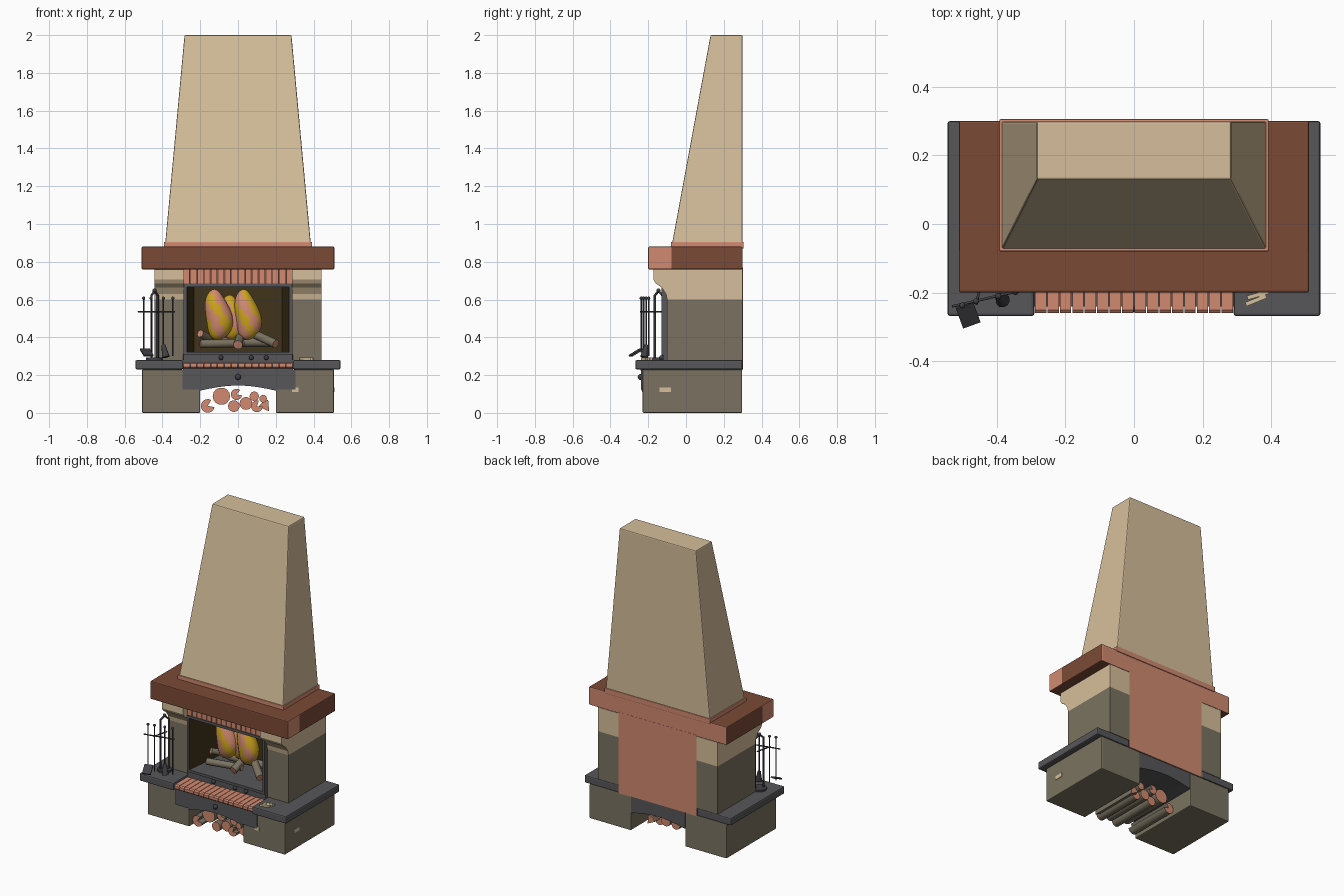
import bpy, bmesh
from math import sin, cos, pi, radians
from mathutils import Vector, Matrix

cube = bpy.data.objects.get("Cube")
if cube:
    bpy.data.objects.remove(cube)


def material(name, *srgb):
    """Flat colour given as sRGB, stored as linear."""
    col = [((c + 0.055) / 1.055) ** 2.4 for c in srgb] + [1]
    m = bpy.data.materials.new(name)
    m.diffuse_color = col
    m.use_nodes = True
    m.node_tree.nodes["Principled BSDF"].inputs["Base Color"].default_value = col
    return m


CREAM = material("cream plaster", .84, .75, .61)
STONE = material("taupe stone", .48, .45, .38)
TERRA = material("terracotta", .82, .54, .44)
BROWN = material("red brown", .48, .29, .21)
GREY = material("dark slate", .34, .34, .35)
IRON = material("iron", .25, .25, .27)
SOOT = material("sooty brown", .25, .20, .10)
YELLOW = material("flame yellow", .80, .64, .12)


def finish(name, bm, mats, rule=None, bevel=0, smooth=False):
    """Turn a bmesh into an object; rule(face) picks the material slot."""
    bmesh.ops.recalc_face_normals(bm, faces=bm.faces)
    for f in bm.faces:
        f.normal_update()
        if rule:
            f.material_index = rule(f)
    me = bpy.data.meshes.new(name)
    bm.to_mesh(me)
    bm.free()
    for m in mats:
        me.materials.append(m)
    ob = bpy.data.objects.new(name, me)
    bpy.context.collection.objects.link(ob)
    if bevel:
        mod = ob.modifiers.new("soft_edges", 'BEVEL')
        mod.width, mod.segments = bevel, 2
    if smooth:
        bpy.context.view_layer.objects.active = ob
        bpy.ops.object.select_all(action='DESELECT')
        ob.select_set(True)
        bpy.ops.object.shade_smooth_by_angle(angle=radians(40))
    return ob


def loft(a, b):
    """Closed solid between two matching loops of points."""
    bm = bmesh.new()
    va, vb = [bm.verts.new(p) for p in a], [bm.verts.new(p) for p in b]
    bm.faces.new(va)
    bm.faces.new(vb)
    for i in range(len(va)):
        j = (i + 1) % len(va)
        bm.faces.new((va[i], va[j], vb[j], vb[i]))
    return bm


def rect(x0, x1, y0, y1, z):
    return [(x0, y0, z), (x1, y0, z), (x1, y1, z), (x0, y1, z)]


def box_mesh(x0, x1, y0, y1, z0, z1):
    return loft(rect(x0, x1, y0, y1, z0), rect(x0, x1, y0, y1, z1))


def box(name, dims, mat, bevel=0):
    return finish(name, box_mesh(*dims), [mat], bevel=bevel)


def split(bm, point, normal):
    bmesh.ops.bisect_plane(bm, geom=bm.verts[:] + bm.edges[:] + bm.faces[:],
                           plane_co=point, plane_no=normal)


def rod(name, p, q, r, mats, r2=None, sides=10):
    """Cylinder or cone between two points; second material on the ends."""
    p, q = Vector(p), Vector(q)
    bm = bmesh.new()
    turn = (q - p).to_track_quat('Z', 'Y').to_matrix().to_4x4()
    bmesh.ops.create_cone(bm, cap_ends=True, segments=sides, radius1=r,
                          radius2=r if r2 is None else r2, depth=(q - p).length,
                          matrix=Matrix.Translation((p + q) / 2) @ turn)
    last = len(mats) - 1
    return finish(name, bm, mats, lambda f: last if len(f.verts) > 4 else 0, smooth=True)


def ball(name, c, r, mat):
    bm = bmesh.new()
    bmesh.ops.create_uvsphere(bm, u_segments=10, v_segments=6, radius=r,
                              matrix=Matrix.Translation(c))
    return finish(name, bm, [mat], smooth=True)


# Plinths, columns with corbels, and side slabs on both sides
corbel = [(.298, .28), (-.10, .28), (-.10, .60), (-.106, .63), (-.13, .665),
          (-.16, .685), (-.172, .705), (-.172, .76), (.298, .76)]
for side, s in (("left", 1), ("right", -1)):
    x = sorted((s * .2, s * .508))
    box(side + "_plinth", (*x, -.23, .297, 0, .23), STONE, .006)
    bm = loft([(s * .285, y, z) for y, z in corbel], [(s * .443, y, z) for y, z in corbel])
    split(bm, (0, 0, .6), (0, 0, 1))
    finish(side + "_column", bm, [STONE, CREAM], lambda f: int(f.calc_center_median().z > .6))
    x = sorted((s * .29, s * .543))
    box(side + "_hearth_slab", (*x, -.268, .3, .23, .28), GREY, .008)
box("centre_hearth_slab", (-.291, .291, -.12, .298, .228, .28), GREY)
box("brick_bed", (-.291, .291, -.24, -.11, .225, .245), GREY)

# Arched lintel over the wood store, with its face plate
steps = [-.2 + .4 * i / 12 for i in range(13)]
arch = [(x, .118 + .027 * cos(x / .2 * pi / 2)) for x in steps] + [(.2, .23), (-.2, .23)]
finish("arched_lintel", loft([(x, -.236, z) for x, z in arch], [(x, .296, z) for x, z in arch]), [GREY])
for n, x0, x1 in (("left", .2, .305), ("right", -.295, -.2)):
    box(n + "_lintel_plate", (x0, x1, -.237, -.229, .125, .23), GREY)
ball("lintel_knob", (0, -.24, .19), .016, IRON)

# Hearth bricks with rounded noses, and soldier bricks over the firebox
nose = [(-.11, .236), (-.25, .236), (-.259, .243), (-.259, .261), (-.25, .268), (-.11, .268)]
count = 16
w = .58 / count
for i in range(count):
    x = -.29 + i * w
    finish("hearth_brick", loft([(x + .0015, y, z) for y, z in nose],
                                [(x + w - .0015, y, z) for y, z in nose]), [TERRA])
    box("soldier_brick", (x + .0015, x + w - .0015, -.125, -.04, .682, .762), TERRA, .003)

# Firebox: the front is inset, then pushed back to form the chamber
box("ash_drawer", (-.29, .29, -.122, .1, .262, .312), GREY, .004)
bm = box_mesh(-.288, .288, -.12, .292, .306, .684)
front = min(bm.faces, key=lambda f: f.calc_center_median().y)
bmesh.ops.inset_region(bm, faces=[front], thickness=.012)
bmesh.ops.translate(bm, verts=front.verts, vec=(0, -.01, 0))
bmesh.ops.inset_region(bm, faces=[front], thickness=.024)
deep = bmesh.ops.extrude_discrete_faces(bm, faces=[front])["faces"][0]
for v in deep.verts:
    v.co = (v.co.x * .86, .2, v.co.z)


def chamber(f):
    c = f.calc_center_median()
    inside = abs(c.x) < .26 and -.1 < c.y < .25 and .33 < c.z < .66
    return 1 if inside and c.z > .36 else 0


finish("firebox", bm, [GREY, SOOT], chamber)
for x in (-.09, .07, .15):
    ball("draught_knob", (x, -.13, .292), .013, IRON)

# Back panel and mantel shelf
box("back_panel", (-.287, .287, .29, .301, .23, .77), TERRA)
bm = box_mesh(-.51, .51, -.2, .3, .76, .88)
split(bm, (0, -.078, 0), (0, 1, 0))
finish("mantel", bm, [BROWN, TERRA],
       lambda f: int(f.normal.y > .9 or (abs(f.normal.x) > .9 and f.calc_center_median().y < -.08)),
       bevel=.006)

# Hood with its moulding
box("hood_moulding", (-.392, .392, -.08, .305, .87, .905), TERRA, .004)
finish("chimney_hood", loft(rect(-.385, .385, -.073, .299, .9), rect(-.283, .283, .13, .299, 2)),
       [CREAM], bevel=.006)

# Stored logs, some with a slice split away: x, z, radius, cut start, swept angle
logs = [(-.16, .037, .036, 60, 290), (-.088, .088, .046, 0, 360), (-.008, .098, .03, 50, 300),
        (-.022, .036, .031, 0, 360), (.042, .05, .034, 0, 360), (.086, .088, .025, 0, 360),
        (.1, .035, .031, 70, 290), (.133, .075, .02, 0, 360), (.165, .008, .06, 95, 60)]
for n, (x, z, r, start, sweep) in enumerate(logs):
    pts = [] if sweep == 360 else [(x, z)]
    for i in range(14):
        t = radians(start + sweep * i / (14 if sweep == 360 else 13))
        pts.append((x + r * cos(t), z + r * sin(t)))
    y = -.2 + .015 * (n % 3)
    finish("stored_log", loft([(a, y, b) for a, b in pts], [(a, y + .34, b) for a, b in pts]),
           [STONE, TERRA], lambda f: int(abs(f.normal.y) > .9), smooth=True)

# Burning logs
for p, q, r in (((-.2, -.04, .365), (.03, .0, .37), .022), ((.08, .05, .42), (.2, -.05, .365), .024),
                ((-.2, .0, .42), (-.12, .1, .38), .02), ((.0, -.05, .36), (.02, .12, .43), .025),
                ((-.12, .08, .375), (.17, .1, .375), .025)):
    rod("burning_log", p, q, r, [STONE, TERRA])

# Flames: drawn-out balls with yellow and terracotta tongues
for x, y, r, h in ((-.11, .03, .075, .27), (.045, .03, .072, .27), (-.03, .07, .07, .24)):
    bm = bmesh.new()
    bmesh.ops.create_uvsphere(bm, u_segments=18, v_segments=14, radius=1)
    for v in bm.verts:
        t = (v.co.z + 1) / 2
        thin = r * (1.1 - .3 * t)
        v.co = (x + v.co.x * thin + .015 * sin(5 * t), y + v.co.y * thin * .8, .385 + h * t)
    finish("flame", bm, [TERRA, YELLOW], lambda f: int(
        sin(f.calc_center_median().x * 60 + f.calc_center_median().z * 38) > .1), smooth=True)

# Fire tool stand: hooped post, cross bars and hanging tools
for x, y in ((-.458, -.165), (-.425, -.125)):
    rod("stand_post", (x, y, .28), (x, y, .625), .006, [IRON])
rod("stand_hoop", (-.458, -.165, .622), (-.442, -.145, .645), .006, [IRON])
rod("stand_hoop", (-.442, -.145, .645), (-.425, -.125, .622), .006, [IRON])
ball("stand_finial", (-.442, -.145, .648), .011, IRON)
rod("stand_foot", (-.442, -.145, .28), (-.442, -.145, .292), .045, [IRON], sides=16)
rod("cross_bar", (-.53, -.24, .535), (-.335, -.195, .535), .004, [IRON])
rod("cross_bar", (-.46, -.235, .535), (-.435, -.13, .535), .004, [IRON])
for x, y, low in ((-.5, -.237, .32), (-.46, -.225, .30), (-.395, -.21, .36), (-.345, -.198, .30)):
    rod("tool_rod", (x, y, low), (x, y, .6), .004, [IRON])
    ball("tool_handle", (x, y, .607), .009, IRON)
rod("brush_head", (-.382, -.222, .295), (-.395, -.21, .36), .021, [IRON], r2=.01)
scoop = box("shovel_blade", (-.027, .027, -.035, .035, -.004, .004), IRON)
scoop.location = (-.483, -.265, .32)
scoop.rotation_euler = (radians(30), 0, radians(20))

# Kindling sticks on the slab and chips in the stone
for i in range(3):
    stick = box("kindling_stick", (-.032, .032, -.006, .006, 0, .012), CREAM)
    stick.location = (.355 + .006 * i, -.222 + .016 * i, .281)
    stick.rotation_euler = (0, 0, radians(22 - 6 * i))
box("front_stone_chip", (.285, .32, -.233, -.228, .11, .135), CREAM)
box("side_stone_chip", (.505, .511, -.14, -.08, .11, .135), CREAM)
